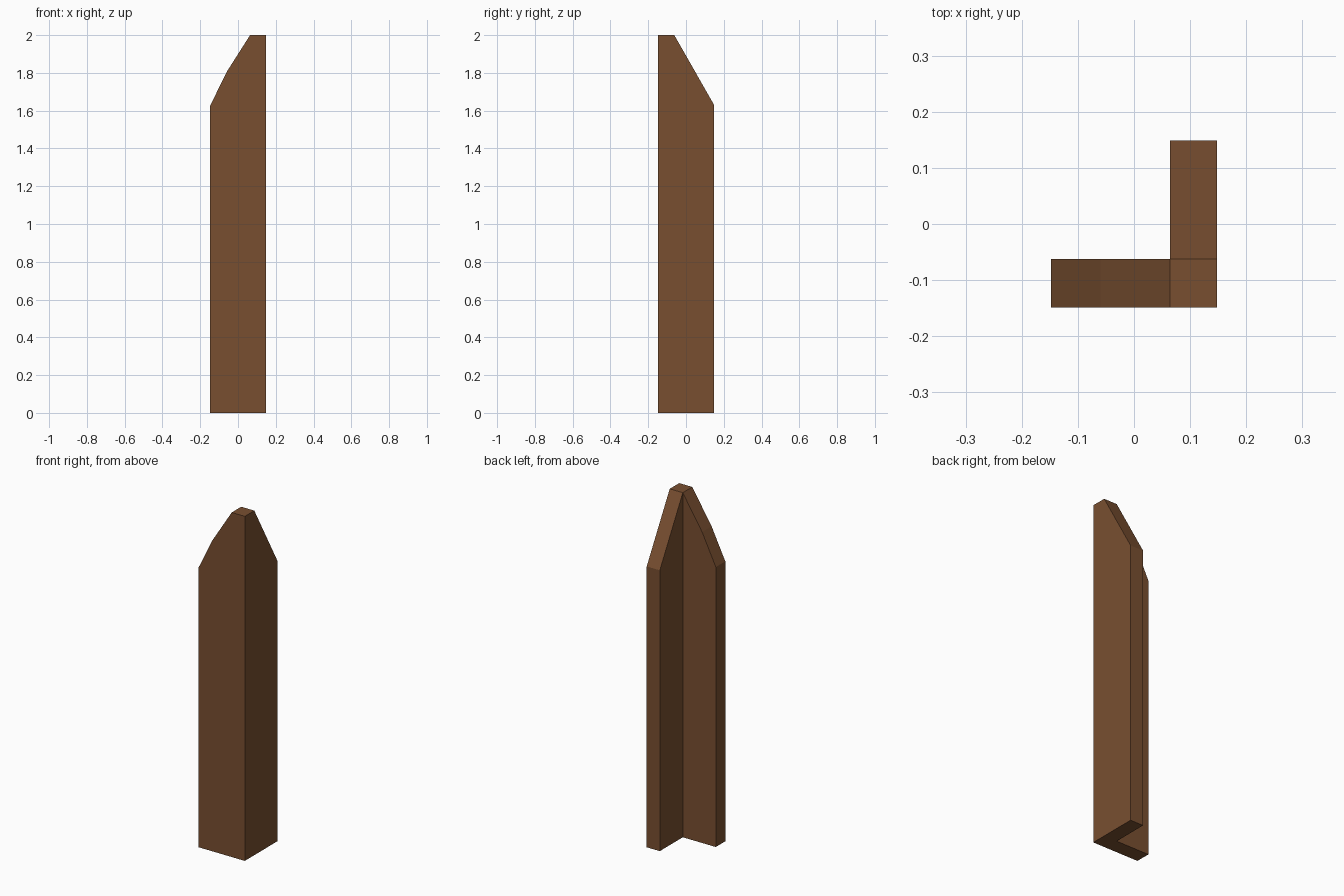
import bpy
import bmesh

if "Cube" in bpy.data.objects:
    bpy.data.objects.remove(bpy.data.objects["Cube"])

# Footprint stations of the L-shaped post: two arms meeting in a corner
X_END, X_BEND, X_IN, X_OUT = -0.148, -0.06, 0.064, 0.148
Y_OUT, Y_IN, Y_END = -0.149, -0.062, 0.149

# Top height at each free station; the corner block stays at full height
HEIGHT = 2.0
END_X_Z, BEND_Z, END_Y_Z = 1.625, 1.805, 1.63


def top_height(x, y):
    if x < X_BEND - 0.01:
        return END_X_Z
    if x < X_IN - 0.01:
        return BEND_Z
    return END_Y_Z if y > Y_IN + 0.01 else HEIGHT


# Footprint cells: (x0, x1, y0, y1)
cells = [
    (X_END, X_BEND, Y_OUT, Y_IN),
    (X_BEND, X_IN, Y_OUT, Y_IN),
    (X_IN, X_OUT, Y_OUT, Y_IN),
    (X_IN, X_OUT, Y_IN, Y_END),
]
bm = bmesh.new()
for x0, x1, y0, y1 in cells:
    corners = [(x0, y0), (x1, y0), (x1, y1), (x0, y1)]
    bm.faces.new([bm.verts.new((x, y, 0)) for x, y in corners])
bmesh.ops.remove_doubles(bm, verts=bm.verts[:], dist=1e-4)

# Raise the footprint into a post with sloping, pointed arms
raised = bmesh.ops.extrude_face_region(bm, geom=bm.faces[:], use_keep_orig=True)
for v in raised["geom"]:
    if isinstance(v, bmesh.types.BMVert):
        v.co.z = top_height(v.co.x, v.co.y)
bmesh.ops.recalc_face_normals(bm, faces=bm.faces[:])

mesh = bpy.data.meshes.new("corner_post")
bm.to_mesh(mesh)
bm.free()
post = bpy.data.objects.new("corner_post", mesh)
bpy.context.collection.objects.link(post)

# Brown wood
wood = bpy.data.materials.new("brown_wood")
wood.diffuse_color = (0.19, 0.078, 0.03, 1)
wood.use_nodes = True
wood.node_tree.nodes["Principled BSDF"].inputs["Base Color"].default_value = wood.diffuse_color
mesh.materials.append(wood)
